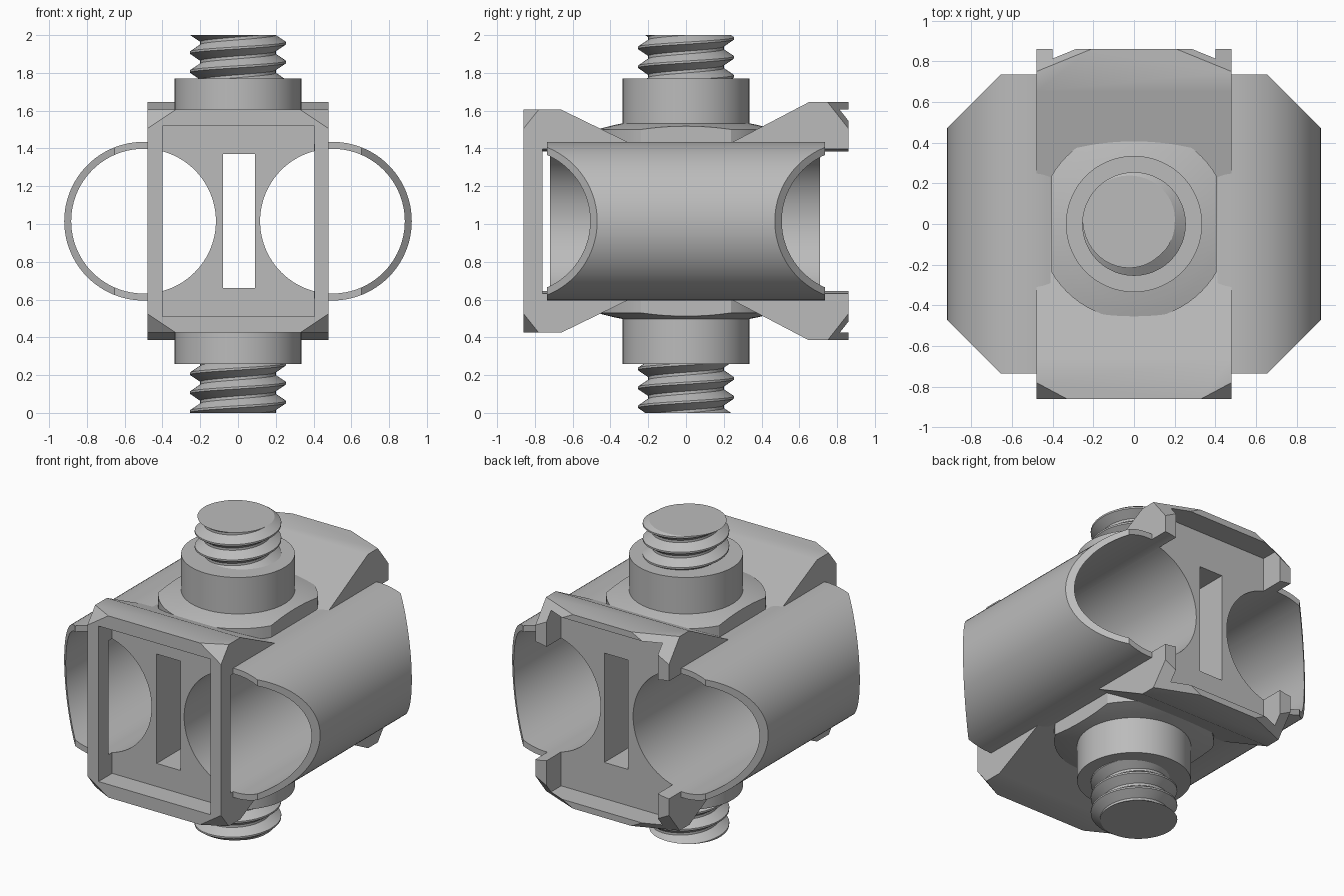
import bpy, bmesh, math
from mathutils import Vector, Matrix

if "Cube" in bpy.data.objects:
    bpy.data.objects.remove(bpy.data.objects["Cube"], do_unlink=True)

MID = 1.015          # height of the symmetry plane
TUBE_X, TUBE_R, BORE_R = 0.5, 0.42, 0.383

grey = bpy.data.materials.new("plain grey")
grey.use_nodes = True
grey.diffuse_color = (0.5, 0.5, 0.5, 1)
grey.node_tree.nodes["Principled BSDF"].inputs["Base Color"].default_value = (0.5, 0.5, 0.5, 1)


def finish(bm, name):
    bmesh.ops.recalc_face_normals(bm, faces=bm.faces[:])
    mesh = bpy.data.meshes.new(name)
    bm.to_mesh(mesh)
    bm.free()
    mesh.materials.append(grey)
    obj = bpy.data.objects.new(name, mesh)
    bpy.context.collection.objects.link(obj)
    return obj


def prism(points, half, to3d):
    """Extrude a 2D outline from -half to +half; to3d maps (u, v, w) to space."""
    bm = bmesh.new()
    face = bm.faces.new([bm.verts.new(to3d(u, v, -half)) for u, v in points])
    new = bmesh.ops.extrude_face_region(bm, geom=[face])["geom"]
    shift = Vector(to3d(0, 0, half)) - Vector(to3d(0, 0, -half))
    bmesh.ops.translate(bm, vec=shift, verts=[g for g in new if isinstance(g, bmesh.types.BMVert)])
    return bm


def box(name, x, y, z):
    outline = [(x[0], y[0]), (x[1], y[0]), (x[1], y[1]), (x[0], y[1])]
    centre, half = (z[0] + z[1]) / 2, (z[1] - z[0]) / 2
    return finish(prism(outline, half, lambda u, v, w: (u, v, w + centre)), name)


def rod(name, x, radius, y0, y1):
    """Solid cylinder along y."""
    bm = bmesh.new()
    place = Matrix.Translation((x, (y0 + y1) / 2, MID)) @ Matrix.Rotation(math.pi / 2, 4, "X")
    bmesh.ops.create_cone(bm, cap_ends=True, segments=96, radius1=radius, radius2=radius,
                          depth=y1 - y0, matrix=place)
    return finish(bm, name)


def slice_off(bm, point, normal):
    """Remove everything beyond a plane and cap the cut."""
    cut = bmesh.ops.bisect_plane(bm, geom=bm.verts[:] + bm.edges[:] + bm.faces[:], dist=1e-5,
                                 plane_co=point, plane_no=normal, clear_outer=True)["geom_cut"]
    bmesh.ops.edgenet_fill(bm, edges=[g for g in cut if isinstance(g, bmesh.types.BMEdge)])


def boolean(obj, cutter, operation="DIFFERENCE"):
    cutter.hide_render = True
    mod = obj.modifiers.new("cut", "BOOLEAN")
    mod.operation, mod.object, mod.solver = operation, cutter, "EXACT"
    bpy.context.view_layer.objects.active = obj
    bpy.ops.object.modifier_apply(modifier=mod.name)
    bpy.data.objects.remove(cutter, do_unlink=True)


def smooth(obj, degrees=30):
    bpy.ops.object.select_all(action="DESELECT")
    obj.select_set(True)
    bpy.context.view_layer.objects.active = obj
    bpy.ops.object.shade_smooth_by_angle(angle=math.radians(degrees))


# Central body: waisted side outline, mirrored about the middle height
upper = [(-0.86, 0.59), (-0.66, 0.59), (-0.29, 0.41), (0.23, 0.41), (0.65, 0.63), (0.86, 0.63)]
outline = [(y, MID + h) for y, h in upper] + [(y, MID - h) for y, h in reversed(upper)]
bm = prism(outline, 0.48, lambda u, v, w: (w, u, v))

# Slanted corners: (y, half height, cut along x, y and z)
for y, h, cx, cy, cz in ((-0.86, 0.59, 0.15, 0.08, 0.10), (0.86, 0.63, 0.27, 0.11, 0.14)):
    for sx in (-1, 1):
        for sz in (-1, 1):
            sy = math.copysign(1, y)
            point = Vector((sx * (0.48 - cx), y, MID + sz * h))
            slice_off(bm, point, Vector((sx / cx, sy / cy, sz / cz)).normalized())
body = finish(bm, "body")

# Recesses, centre slot and the two bores
boolean(body, box("front_recess", (-0.4, 0.405), (-1, -0.72), (0.51, 1.52)))
boolean(body, box("back_recess", (-0.4, 0.4), (0.71, 1), (0.425, 1.605)))
boolean(body, box("slot", (-0.08, 0.09), (-1, 1), (0.66, 1.37)))
for side in (-1, 1):
    boolean(body, rod("bore", side * TUBE_X, BORE_R, -0.76, 1))
smooth(body)

# Side tubes with slanted outer ends
for side, label in ((1, "left"), (-1, "right")):
    tube = rod(label + "_tube", side * TUBE_X, TUBE_R, -0.9, 0.9)
    half = [(0.403, 0.735), (0.655, 0.735), (0.95, 0.44)]
    plan = [(side * x, y) for x, y in half] + [(side * x, -y) for x, y in reversed(half)]
    boolean(tube, finish(prism(plan, 0.5, lambda u, v, w: (u, v, w + MID)), "trim"), "INTERSECT")
    boolean(tube, rod("tube_bore", side * TUBE_X, BORE_R, -1, 1))
    smooth(tube)


def boss(name, sign):
    """Shallow dome carrying a round collar."""
    dome = [(r, 0.55 * math.sqrt(1 - r * r)) for r in (0.47, 0.425, 0.38, 0.335)]
    profile = [(0, 0.385), (0.47, 0.385)] + dome + [(0.335, 0.755), (0, 0.755)]
    bm = bmesh.new()
    verts = [bm.verts.new((r, 0, MID + sign * h)) for r, h in profile]
    edges = [bm.edges.new(pair) for pair in zip(verts, verts[1:])]
    bmesh.ops.spin(bm, geom=verts + edges, cent=(0, 0, 0), axis=(0, 0, 1),
                   angle=math.tau, steps=72, use_merge=False)
    bmesh.ops.remove_doubles(bm, verts=bm.verts[:], dist=1e-4)
    for side in (-1, 1):
        slice_off(bm, (side * 0.405, 0, 0), (side, 0, 0))
    smooth(finish(bm, name))


def thread(name, low, high, pitch=0.1, steps=48):
    """Helical screw thread, cut flat at both ends."""
    ridge = [(0.0, 0.2), (0.15, 0.2), (0.52, 0.255), (0.63, 0.255)]
    turns = int((high - low) / pitch) + 4
    bm = bmesh.new()
    columns = []
    for i in range(steps + 1):
        turn = i / steps
        angle = turn * math.tau
        columns.append([bm.verts.new((r * math.cos(angle), r * math.sin(angle),
                                      low + pitch * (k - 2 + f + turn)))
                        for k in range(turns) for f, r in ridge])
    for a, b in zip(columns, columns[1:]):
        for j in range(len(a) - 1):
            bm.faces.new((a[j], b[j], b[j + 1], a[j + 1]))
    bmesh.ops.remove_doubles(bm, verts=bm.verts[:], dist=1e-4)
    slice_off(bm, (0, 0, high), (0, 0, 1))
    slice_off(bm, (0, 0, low), (0, 0, -1))
    smooth(finish(bm, name), 25)


boss("top_collar", 1)
boss("bottom_collar", -1)
thread("top_screw", 1.7, 2.0)
thread("bottom_screw", 0.0, 0.32)
